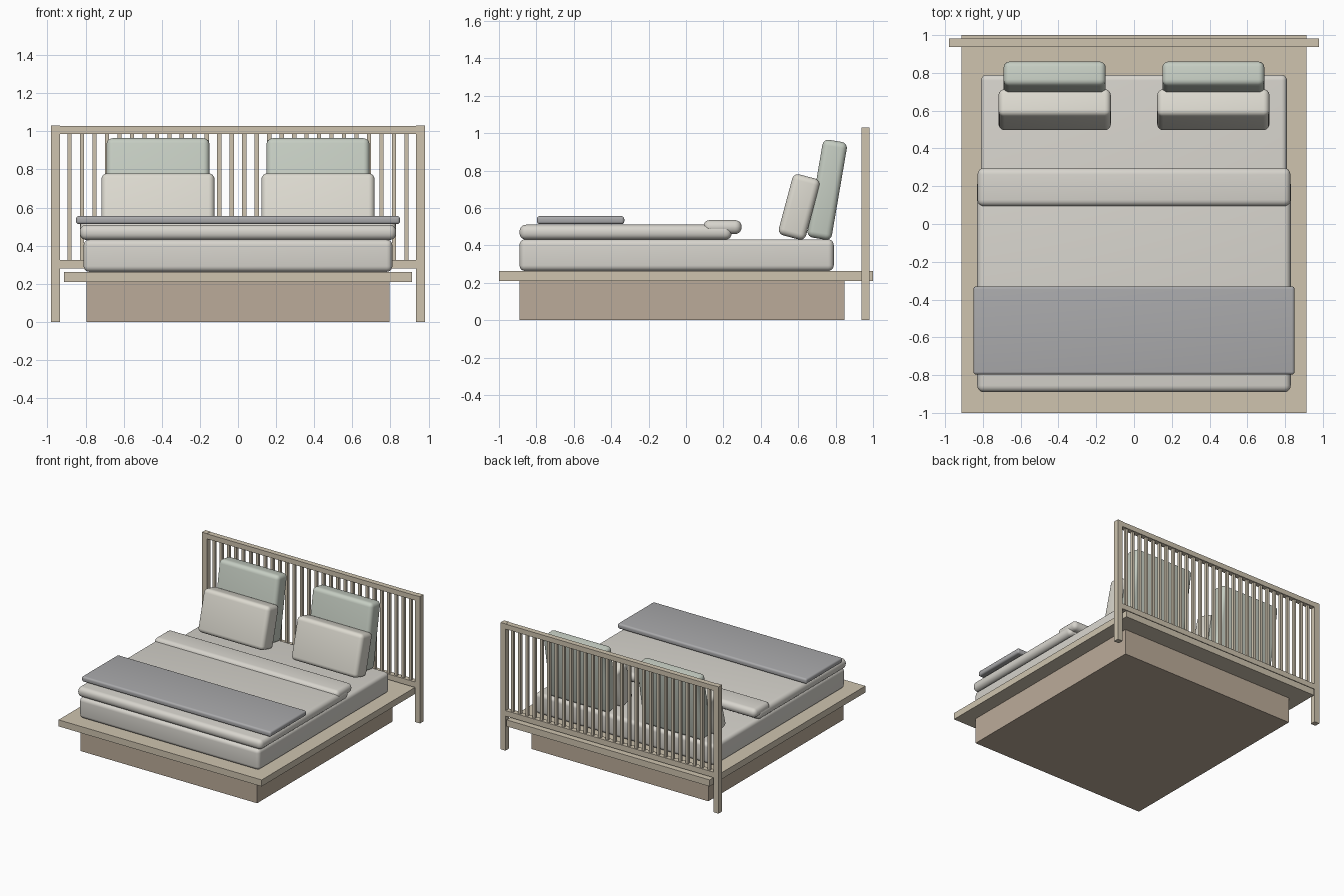
import bpy, bmesh
from mathutils import Matrix

if "Cube" in bpy.data.objects:
    bpy.data.objects.remove(bpy.data.objects["Cube"])


def material(name, rgb):
    m = bpy.data.materials.new(name)
    m.diffuse_color = (*rgb, 1)
    m.use_nodes = True
    m.node_tree.nodes["Principled BSDF"].inputs["Base Color"].default_value = m.diffuse_color
    return m


oak = material("pale_oak", (0.62, 0.55, 0.43))
plinth_wood = material("plinth_wood", (0.50, 0.41, 0.32))
linen = material("linen", (0.68, 0.66, 0.61))
cream = material("cream", (0.72, 0.70, 0.63))
sage = material("sage", (0.56, 0.61, 0.54))
grey = material("grey_wool", (0.40, 0.40, 0.41))


def box(name, x, y, z, mat, radius=0, tilt=0, segments=5):
    """Box from (min, max) ranges; optional rounded edges and backward lean."""
    ranges = (x, y, z)
    mesh = bpy.data.meshes.new(name)
    bm = bmesh.new()
    bmesh.ops.create_cube(bm, size=1, matrix=Matrix.Diagonal(
        [r[1] - r[0] for r in ranges] + [1]))
    bm.to_mesh(mesh)
    bm.free()
    ob = bpy.data.objects.new(name, mesh)
    bpy.context.collection.objects.link(ob)
    ob.location = [(r[0] + r[1]) / 2 for r in ranges]
    ob.rotation_euler.x = -tilt
    mesh.materials.append(mat)
    if radius:
        bev = ob.modifiers.new("rounded_edges", "BEVEL")
        bev.width = radius
        bev.segments = segments
        for p in mesh.polygons:
            p.use_smooth = True
    return ob


# Plinth and platform
box("plinth", (-0.795, 0.795), (-0.89, 0.848), (0, 0.21), plinth_wood)
box("platform", (-0.913, 0.913), (-1, 1), (0.21, 0.263), oak)

# Headboard: posts, rails and slats
for side, s in (("left", -1), ("right", 1)):
    box(f"headboard_post_{side}", sorted((s * 0.935, s * 0.98)), (0.937, 0.982), (0, 1.03), oak)
box("headboard_top_rail", (-0.935, 0.935), (0.938, 0.981), (0.987, 1.028), oak)
box("headboard_bottom_rail", (-0.935, 0.935), (0.938, 0.981), (0.28, 0.325), oak)
for i in range(28):
    cx = (i - 13.5) * 0.0655
    box(f"headboard_slat_{i + 1}", (cx - 0.011, cx + 0.011), (0.949, 0.971), (0.32, 0.99), oak)

# Bedding
box("mattress", (-0.81, 0.81), (-0.89, 0.79), (0.263, 0.432), linen, 0.03)
box("duvet", (-0.83, 0.83), (-0.89, 0.245), (0.43, 0.51), linen, 0.035)
box("duvet_fold", (-0.828, 0.828), (0.093, 0.297), (0.46, 0.535), linen, 0.035)
box("throw_blanket", (-0.85, 0.85), (-0.797, -0.33), (0.513, 0.556), grey, 0.015)

# Pillows leaning on the headboard
for side, s in (("left", -1), ("right", 1)):
    cx = s * 0.42
    box(f"back_pillow_{side}", (cx - 0.27, cx + 0.27), (0.689, 0.821),
        (0.432, 0.962), sage, 0.032, 0.17)
    box(f"front_pillow_{side}", (cx - 0.297, cx + 0.297), (0.53, 0.68),
        (0.4365, 0.7735), cream, 0.032, 0.26)
